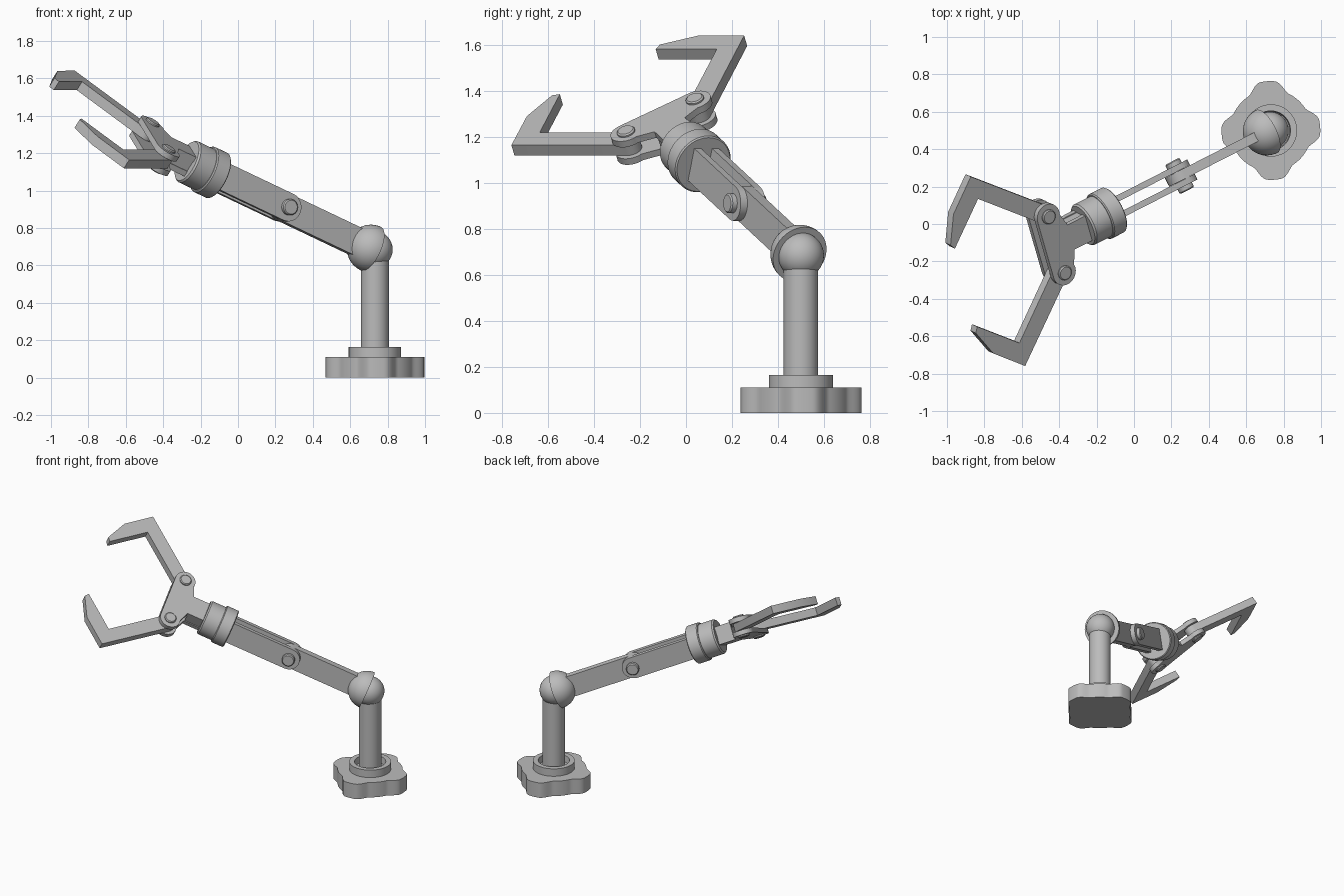
import bpy, bmesh, math
from mathutils import Vector, Matrix

if "Cube" in bpy.data.objects:
    bpy.data.objects.remove(bpy.data.objects["Cube"])

grey = bpy.data.materials.new("light_grey")
grey.diffuse_color = (0.5, 0.5, 0.5, 1)
grey.use_nodes = True
grey.node_tree.nodes["Principled BSDF"].inputs["Base Color"].default_value = grey.diffuse_color


def frame(origin, x, y, z):
    m = Matrix((x, y, z)).transposed().to_4x4()
    m.translation = origin
    return m


# Frames: the arm slopes out of the shoulder, the hand is rolled about the arm axis
SHOULDER = Vector((0.71, 0.495, 0.69))
d = Vector((-0.82, -0.419, 0.39)).normalized()
s = d.cross(Vector((0, 0, 1))).normalized() * -1
if s.y > 0:
    s = -s
u = d.cross(s)
roll = math.radians(26.6)
w = s * math.cos(roll) - u * math.sin(roll)
n = d.cross(w)
ARM = frame(SHOULDER, d, u, -s)      # profile in side view, extruded sideways
HAND = frame(SHOULDER, d, w, n)      # profile in palm plane, extruded through it
AXIS = frame(SHOULDER, s, u, -d)     # lathes turn about local z, z = -distance
BASE = Matrix.Translation((0.732, 0.5, 0))


def finish(name, bm, m):
    bmesh.ops.remove_doubles(bm, verts=bm.verts, dist=1e-5)
    bmesh.ops.recalc_face_normals(bm, faces=bm.faces)
    me = bpy.data.meshes.new(name)
    bm.to_mesh(me)
    bm.free()
    me.materials.append(grey)
    me.shade_smooth()
    me.set_sharp_from_angle(angle=math.radians(32))
    ob = bpy.data.objects.new(name, me)
    ob.matrix_world = m
    bpy.context.collection.objects.link(ob)
    return ob


def prism(name, pts, lo, hi, m):
    bm = bmesh.new()
    f = bm.faces.new([bm.verts.new((x, y, lo)) for x, y in pts])
    new = bmesh.ops.extrude_face_region(bm, geom=[f])["geom"]
    bmesh.ops.translate(bm, vec=(0, 0, hi - lo),
                        verts=[v for v in new if isinstance(v, bmesh.types.BMVert)])
    if not any(len(g.verts) == len(pts) and abs(g.calc_center_median().z - lo) < 1e-6
               for g in bm.faces):
        bm.faces.new([v for v in bm.verts if abs(v.co.z - lo) < 1e-6][:len(pts)])
    return finish(name, bm, m)


def lathe(name, profile, m, steps=48):
    bm = bmesh.new()
    vs = [bm.verts.new((r, 0, z)) for r, z in profile]
    es = [bm.edges.new(p) for p in zip(vs, vs[1:])]
    bmesh.ops.spin(bm, geom=vs + es, cent=(0, 0, 0), axis=(0, 0, 1),
                   angle=math.tau, steps=steps)
    return finish(name, bm, m)


def arc(cx, cy, r, a0, a1, k=14):
    angs = [math.radians(a0 + (a1 - a0) * i / k) for i in range(k + 1)]
    return [(cx + r * math.cos(a), cy + r * math.sin(a)) for a in angs]


def pin(name, x, y, r, half, m):
    c = 0.006
    lathe(name, [(0, -half), (r - c, -half), (r, -half + c), (r, half - c),
                 (r - c, half), (0, half)], m @ Matrix.Translation((x, y, 0)), 32)


# Base: disc with four rounded grips
outline = []
for i in range(144):
    a = math.tau * i / 144
    off = abs((math.degrees(a) - 4 + 45) % 90 - 45)
    k = min(1, max(0, (30 - off) / 22))
    r = 0.218 + 0.046 * k * k * (3 - 2 * k)
    outline.append((r * math.cos(a), r * math.sin(a)))
prism("base", outline, 0, 0.11, BASE)
lathe("base_collar", [(0.14, 0.1), (0.14, 0.165), (0.105, 0.165), (0.1, 0.12), (0.07, 0.12)], BASE)
lathe("post", [(0, 0.1), (0.075, 0.1), (0.075, 0.68), (0, 0.68)], BASE)

# Shoulder: ball on the post, half-sphere cup carrying the arm
ball = [(0.1 * math.cos(math.radians(a)), 0.1 * math.sin(math.radians(a)))
        for a in range(-90, 91, 10)]
lathe("shoulder_ball", [(abs(r), z) for r, z in ball], Matrix.Translation((0.727, 0.5, 0.685)))
cup = [(0.128 * math.cos(math.radians(a)), -0.128 * math.sin(math.radians(a)))
       for a in range(0, 91, 6)]
lathe("shoulder_cup", [(0, 0)] + cup, AXIS)

# Arm: single lower bar, two forearm plates, elbow pin
ELBOW, H = 0.568, 0.076
prism("lower_arm", [(0.05, -H), *arc(ELBOW, 0, H, -90, 90), (0.05, H)], -0.026, 0.026, ARM)
for side, lo in (("near", -0.06), ("far", 0.027)):
    prism("forearm_plate_" + side, [(1.02, H), *arc(ELBOW, 0, H, 90, 270), (1.02, -H)],
          lo, lo + 0.033, ARM)
pin("elbow_pin", ELBOW, 0, 0.043, 0.088, ARM)

# Wrist: wide ring and narrower drum
lathe("wrist_ring", [(0, -1.0), (0.127, -1.0), (0.133, -1.006), (0.133, -1.084),
                     (0.127, -1.09), (0, -1.09)], AXIS)
lathe("wrist_drum", [(0, -1.08), (0.121, -1.08), (0.121, -1.19), (0.113, -1.2), (0, -1.2)], AXIS)

# Palm: two matching plates, joined at the neck
PT, PW = 1.41, 0.171
half = [(1.17, 0.075), (1.315, 0.075), *arc(PT, PW, 0.07, 195, 0, 20)]
palm = half + [(x, -y) for x, y in reversed(half)]
for side, lo in (("upper", 0.03), ("lower", -0.062)):
    prism("palm_plate_" + side, palm, lo, lo + 0.032, HAND)
prism("palm_neck", [(1.17, -0.07), (1.31, -0.07), (1.31, 0.07), (1.17, 0.07)], -0.05, 0.05, HAND)

# Fingers: bent bars with chamfered tips, mirrored across the arm axis
finger = [(1.77, 0.578), (1.93, 0.425), (1.997, 0.268), (1.978, 0.238), (1.765, 0.44),
          *reversed(arc(PT, PW, 0.049, 133.8, 313.8))]
for side, k in (("left", 1), ("right", -1)):
    prism("finger_" + side, [(x, k * y) for x, y in finger], -0.0275, 0.0275, HAND)
    pin("finger_pin_" + side, PT, k * PW, 0.04, 0.075, HAND)
